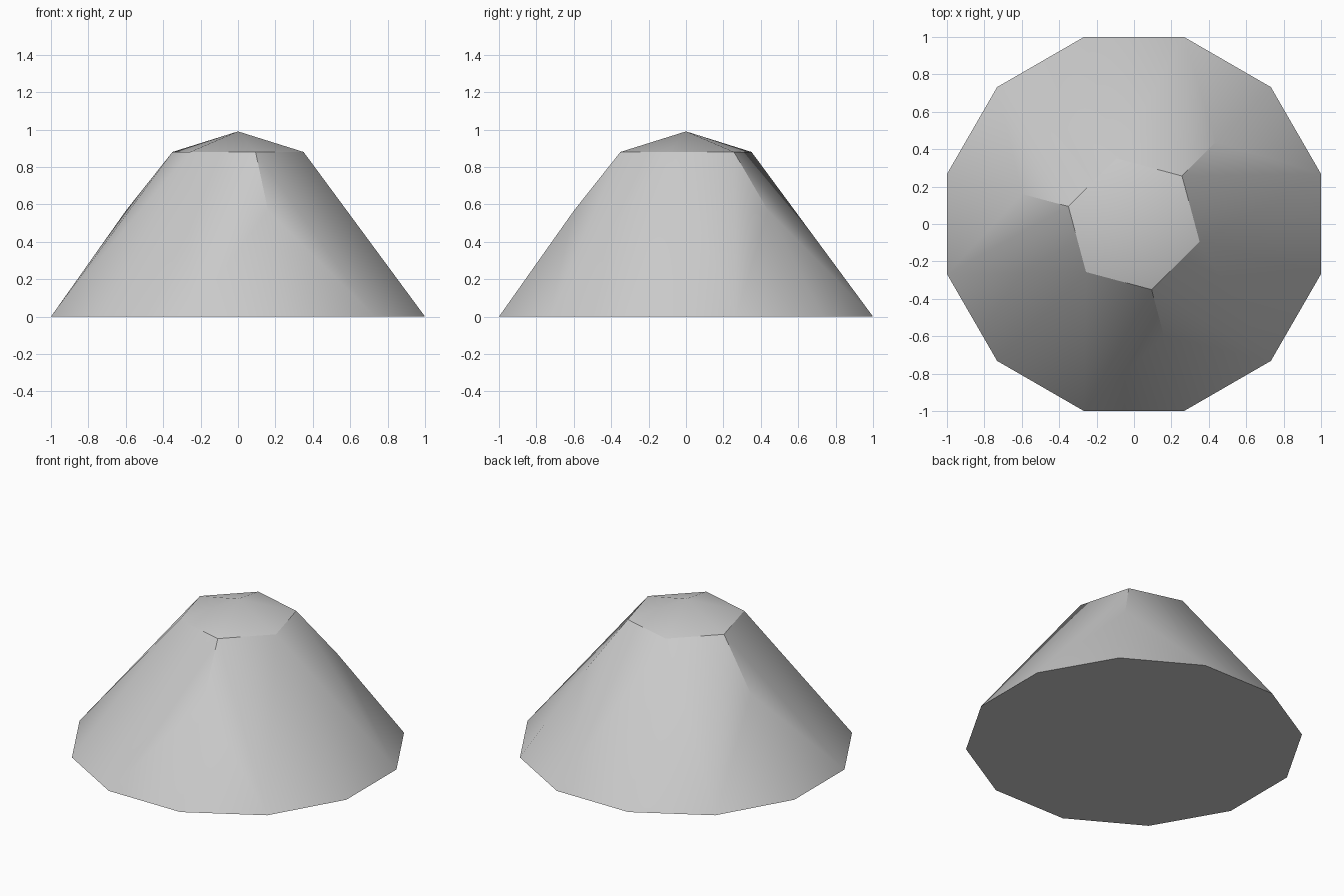
import bpy
import bmesh
from math import radians, cos, sin

cube = bpy.data.objects.get("Cube")
if cube:
    bpy.data.objects.remove(cube, do_unlink=True)

# Single plain grey
grey = bpy.data.materials.new("plain grey")
grey.use_nodes = True
colour = (0.6, 0.6, 0.6, 1)
grey.diffuse_color = colour
grey.node_tree.nodes["Principled BSDF"].inputs["Base Color"].default_value = colour

bm = bmesh.new()


def ring(count, start, radius, z):
    """Evenly spaced vertices, counter-clockwise from the start angle."""
    angles = [radians(start + 360 * i / count) for i in range(count)]
    return [bm.verts.new((radius * cos(a), radius * sin(a), z)) for a in angles]


base = ring(12, 45, 1.035, 0)
bulge = ring(3, 45, 0.62, 0.567)
rim = ring(6, 45, 0.363, 0.88)
apex = bm.verts.new((0, 0, 0.99))

# Flat underside
bm.faces.new(base[::-1])

# Shallow six-sided cap
for i in range(6):
    bm.faces.new((rim[i], rim[(i + 1) % 6], apex))

# Sloping wall, repeated in three sectors around the axis
for k in range(3):
    b = [base[(4 * k + j) % 12] for j in range(-1, 4)]
    mid, top, side = bulge[k], rim[2 * k], rim[2 * k + 1]
    after = rim[(2 * k + 2) % 6]
    for tri in ((b[0], b[1], mid), (b[1], b[2], mid),
                (b[0], mid, top), (mid, b[2], top),
                (b[2], side, top), (b[2], b[3], side),
                (b[3], b[4], side), (b[4], after, side)):
        bm.faces.new(tri)

bmesh.ops.recalc_face_normals(bm, faces=bm.faces)

# Smooth faces, with creases at the base, the rim and above each bulge
for face in bm.faces:
    face.smooth = True
rims, bases, bulges = set(rim), set(base), set(bulge)
for edge in bm.edges:
    ends = set(edge.verts)
    if ends <= rims or ends <= bases or (ends & rims and ends & bulges):
        edge.smooth = False

mesh = bpy.data.meshes.new("mound")
bm.to_mesh(mesh)
bm.free()
mesh.materials.append(grey)
mound = bpy.data.objects.new("mound", mesh)
bpy.context.collection.objects.link(mound)
